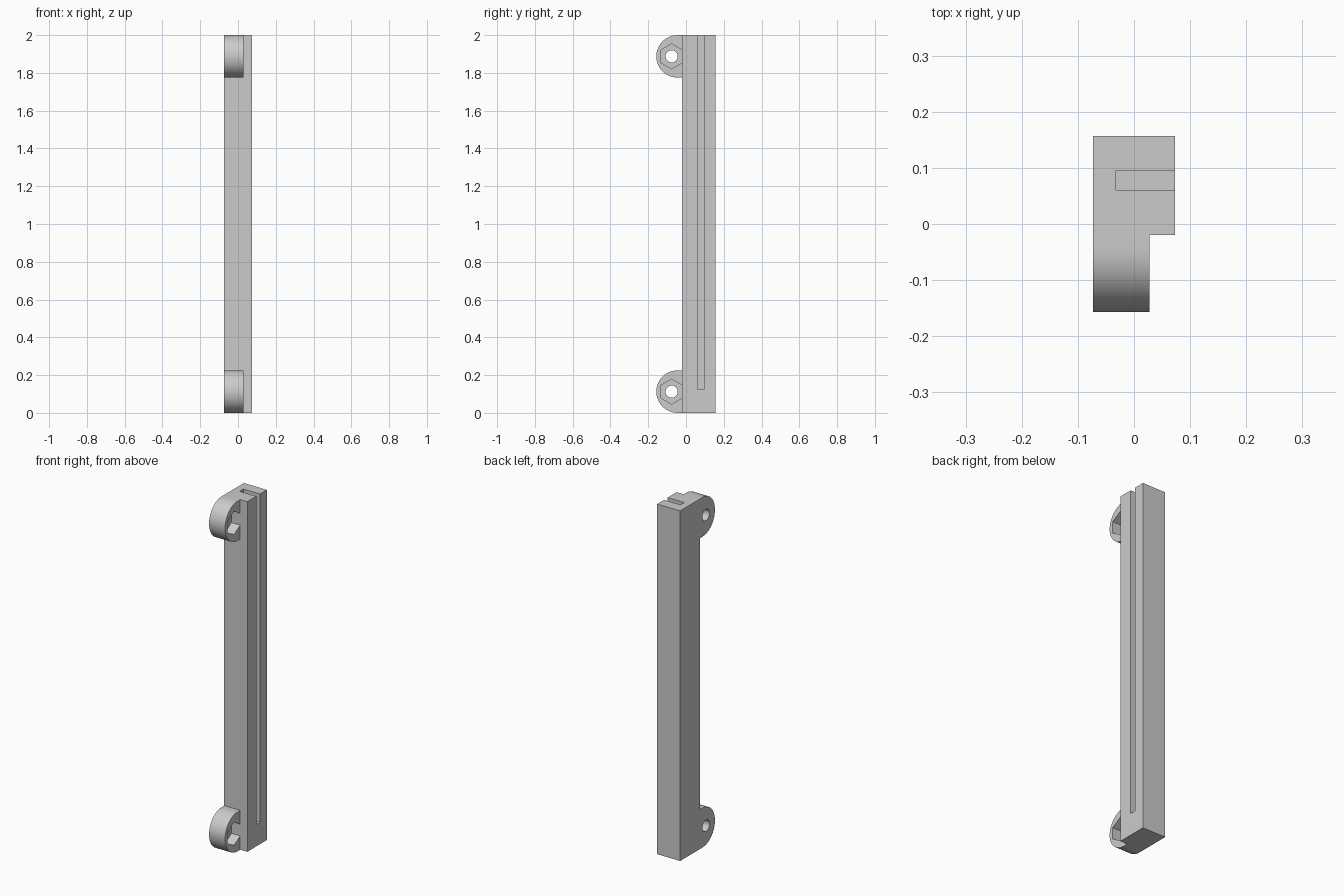
import bpy, bmesh, math

cube = bpy.data.objects.get("Cube")
if cube:
    bpy.data.objects.remove(cube, do_unlink=True)

grey = bpy.data.materials.new("plain grey")
grey.use_nodes = True
colour = (0.6, 0.6, 0.6, 1)
grey.diffuse_color = colour
grey.node_tree.nodes["Principled BSDF"].inputs["Base Color"].default_value = colour

LEFT, RIGHT, EAR_FACE = -0.073, 0.073, 0.028   # x limits
FRONT, BACK, TIP = -0.02, 0.157, -0.157        # y limits
EAR_R, HOLE_Y, HEIGHT = 0.1125, -0.076, 2.0


def prism(name, profile, x0, x1):
    """Extrude a (y, z) profile from x0 to x1."""
    bm = bmesh.new()
    face = bm.faces.new([bm.verts.new((x0, y, z)) for y, z in profile])
    out = bmesh.ops.extrude_face_region(bm, geom=[face])
    verts = [v for v in out["geom"] if isinstance(v, bmesh.types.BMVert)]
    bmesh.ops.translate(bm, verts=verts, vec=(x1 - x0, 0, 0))
    bmesh.ops.recalc_face_normals(bm, faces=bm.faces)
    mesh = bpy.data.meshes.new(name)
    bm.to_mesh(mesh)
    bm.free()
    mesh.materials.append(grey)
    obj = bpy.data.objects.new(name, mesh)
    bpy.context.collection.objects.link(obj)
    return obj


def box(y0, y1, z0, z1):
    return [(y0, z0), (y1, z0), (y1, z1), (y0, z1)]


def arc(y, z, r, count, start=0.0, sweep=math.tau):
    return [(y + r * math.cos(start + sweep * i / count),
             z + r * math.sin(start + sweep * i / count)) for i in range(count)]


def combine(target, tool, operation):
    """Apply a boolean and remove the tool."""
    tool.hide_render = True
    mod = target.modifiers.new(operation.lower(), "BOOLEAN")
    mod.operation, mod.object, mod.solver = operation, tool, "EXACT"
    bpy.context.view_layer.objects.active = target
    bpy.ops.object.modifier_apply(modifier=mod.name)
    bpy.data.objects.remove(tool, do_unlink=True)


# Long bar with a slot open at the top and on one side
bar = prism("slotted_bar", box(FRONT, BACK, 0, HEIGHT), LEFT, RIGHT)

# Rounded mounting ears with a bolt hole and a hexagonal nut pocket
for z in (EAR_R, HEIGHT - EAR_R):
    outline = arc(TIP + EAR_R, z, EAR_R, 32, math.pi / 2, math.pi)
    outline += [(TIP + EAR_R, z - EAR_R), (0, z - EAR_R), (0, z + EAR_R)]
    ear = prism("mounting_ear", outline, LEFT, EAR_FACE)
    combine(ear, prism("bolt_hole", arc(HOLE_Y, z, 0.032, 32), -0.2, 0.2), "DIFFERENCE")
    combine(ear, prism("nut_pocket", arc(HOLE_Y, z, 0.066, 6, math.pi / 6),
                       EAR_FACE - 0.055, 0.2), "DIFFERENCE")
    combine(bar, ear, "UNION")

combine(bar, prism("slot", box(0.061, 0.095, 0.125, 2.2), -0.032, 0.2), "DIFFERENCE")

# Smooth the round surfaces only
bpy.ops.object.select_all(action="DESELECT")
bar.select_set(True)
bpy.context.view_layer.objects.active = bar
bpy.ops.object.shade_smooth_by_angle(angle=math.radians(30))
